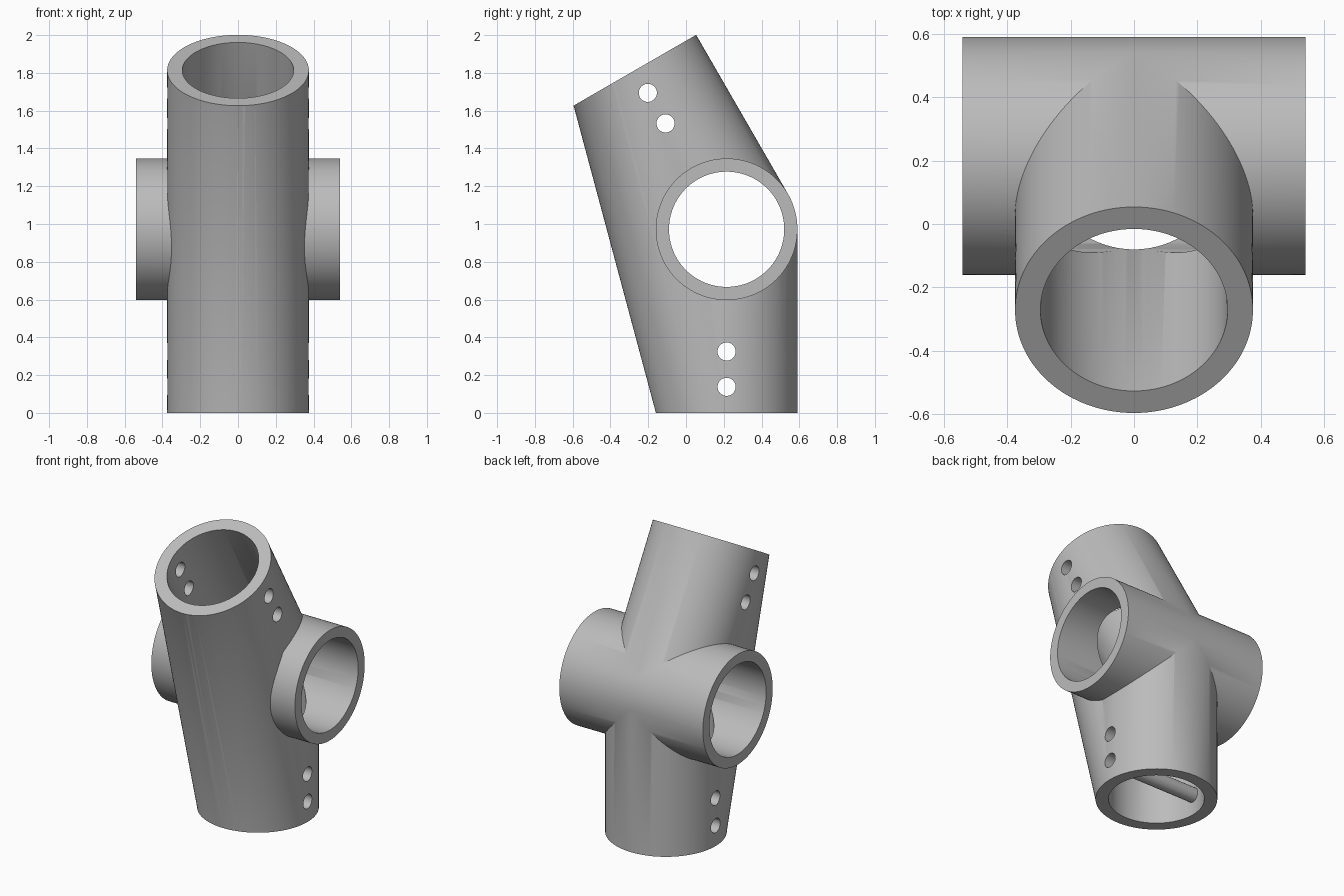
import bpy, bmesh, math
from mathutils import Vector, Matrix

cube = bpy.data.objects.get("Cube")
if cube:
    bpy.data.objects.remove(cube, do_unlink=True)

# Main layout: three sockets meeting at one hub point
HUB = Vector((0, 0.215, 0.972))
UP = Vector((0, -0.5, math.sqrt(0.75)))
DOWN = Vector((0, 0, -1))
SIDE = Vector((1, 0, 0))
ARM, HALF_WIDTH = 0.972, 0.54
OUTER, BORE, CROSS_BORE, HOLE = 0.375, 0.295, 0.305, 0.048

grey = bpy.data.materials.new("plain grey")
grey.use_nodes = True
colour = (0.5, 0.5, 0.5, 1)
grey.diffuse_color = colour
grey.node_tree.nodes["Principled BSDF"].inputs["Base Color"].default_value = colour


def new_object(name, bm):
    bmesh.ops.recalc_face_normals(bm, faces=bm.faces)
    mesh = bpy.data.meshes.new(name)
    bm.to_mesh(mesh)
    bm.free()
    mesh.materials.append(grey)
    obj = bpy.data.objects.new(name, mesh)
    bpy.context.collection.objects.link(obj)
    return obj


def cylinder(name, start, end, radius, sides=128):
    axis = end - start
    turn = axis.to_track_quat('Z', 'Y').to_matrix().to_4x4()
    bm = bmesh.new()
    bmesh.ops.create_cone(bm, cap_ends=True, segments=sides, radius1=radius,
                          radius2=radius, depth=axis.length,
                          matrix=Matrix.Translation((start + end) / 2) @ turn)
    return new_object(name, bm)


def web_between(name, ends, radius):
    # Convex hull of the two socket mouths fills the angle at the front
    bm = bmesh.new()
    for axis in ends:
        turn = axis.to_track_quat('Z', 'Y').to_matrix().to_4x4()
        place = Matrix.Translation(HUB + axis * (ARM - 0.0005))
        bmesh.ops.create_circle(bm, segments=128, radius=radius, matrix=place @ turn)
    bmesh.ops.convex_hull(bm, input=bm.verts[:])
    return new_object(name, bm)


def combine(target, tool, operation):
    mod = target.modifiers.new(operation.lower(), 'BOOLEAN')
    mod.operation, mod.solver, mod.object = operation, 'EXACT', tool
    bpy.context.view_layer.objects.active = target
    bpy.ops.object.modifier_apply(modifier=mod.name)
    bpy.data.objects.remove(tool, do_unlink=True)


# Solid outer body
body = cylinder("pipe_connector", HUB - SIDE * HALF_WIDTH, HUB + SIDE * HALF_WIDTH, OUTER)
combine(body, web_between("front_web", (UP, DOWN), OUTER - 0.0005), 'UNION')
for axis in (UP, DOWN):
    combine(body, cylinder("socket", HUB, HUB + axis * ARM, OUTER), 'UNION')

# Bores
reach = SIDE * (HALF_WIDTH + 0.1)
combine(body, cylinder("cross_bore", HUB - reach, HUB + reach, CROSS_BORE), 'DIFFERENCE')
for axis in (UP, DOWN):
    combine(body, cylinder("socket_bore", HUB, HUB + axis * (ARM + 0.1), BORE), 'DIFFERENCE')

# Screw holes through both walls of each socket
for axis in (UP, DOWN):
    for distance in (0.647, 0.834):
        spot = HUB + axis * distance
        combine(body, cylinder("screw_hole", spot - reach, spot + reach, HOLE, 32), 'DIFFERENCE')

# Smooth walls with crisp rims
bpy.ops.object.select_all(action='DESELECT')
body.select_set(True)
bpy.context.view_layer.objects.active = body
bpy.ops.object.shade_smooth_by_angle(angle=math.radians(30))
